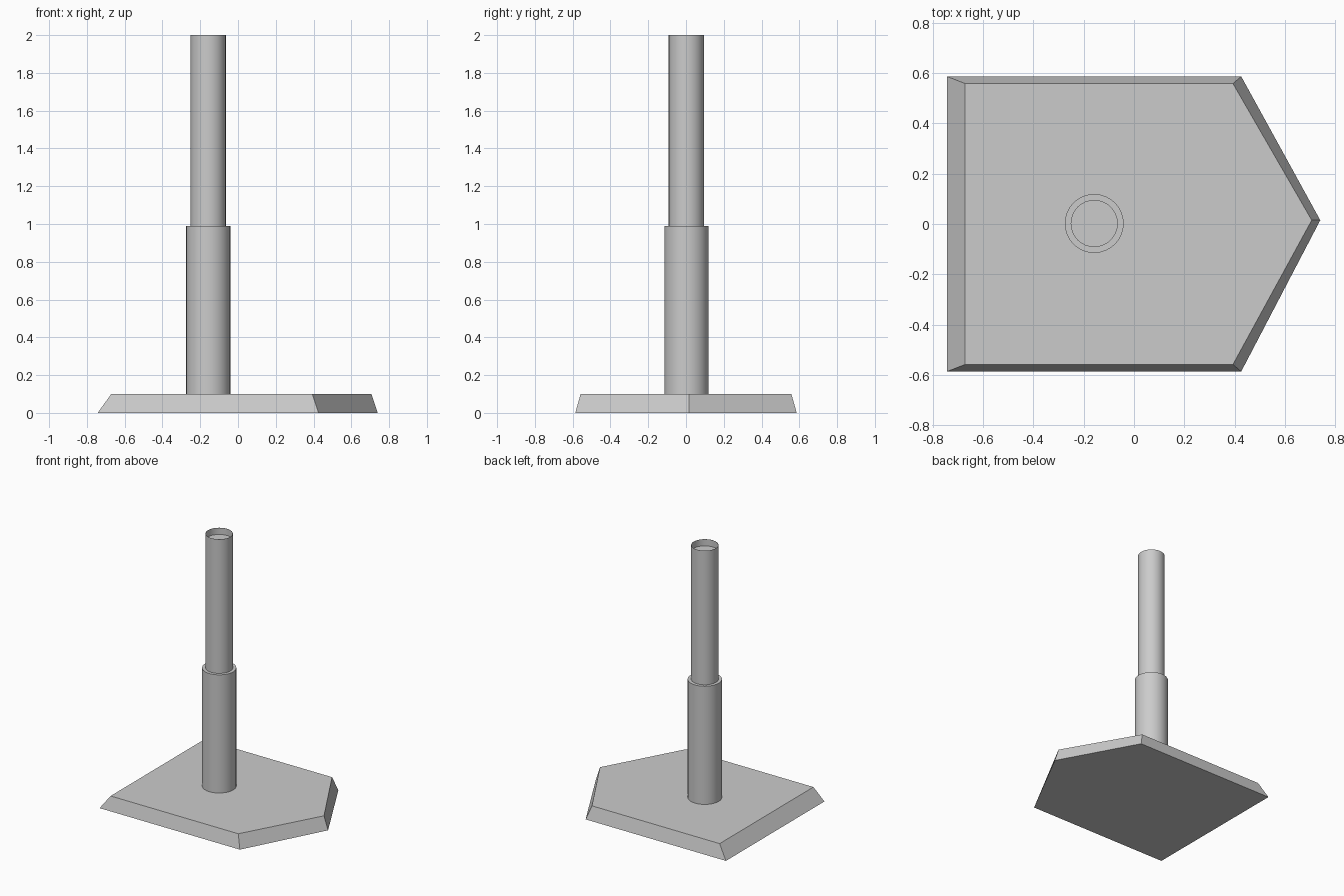
import bpy, bmesh, math

if "Cube" in bpy.data.objects:
    bpy.data.objects.remove(bpy.data.objects["Cube"])

CX, CY, SIDES = -0.158, 0.002, 32


def finish(name, bm, smooth=False):
    bmesh.ops.recalc_face_normals(bm, faces=bm.faces)
    mesh = bpy.data.meshes.new(name)
    bm.to_mesh(mesh)
    bm.free()
    obj = bpy.data.objects.new(name, mesh)
    bpy.context.collection.objects.link(obj)
    if smooth:
        bpy.ops.object.select_all(action='DESELECT')
        obj.select_set(True)
        bpy.context.view_layer.objects.active = obj
        bpy.ops.object.shade_smooth_by_angle(angle=math.radians(30))
    return obj


def bridge(bm, a, b):
    n = len(a)
    for i in range(n):
        j = (i + 1) % n
        bm.faces.new((a[i], a[j], b[j], b[i]))


def lathe(name, profile, cap_end=False):
    """Spin (radius, height) points about the post axis."""
    bm = bmesh.new()
    rings = [[bm.verts.new((CX + r * math.cos(t), CY + r * math.sin(t), z))
              for t in (2 * math.pi * i / SIDES for i in range(SIDES))]
             for r, z in profile]
    for a, b in zip(rings, rings[1:]):
        bridge(bm, a, b)
    if cap_end:
        bm.faces.new(rings[-1])
    return finish(name, bm, True)


def plate_outline(left, shoulder, tip, half):
    return [(left, -half), (shoulder, -half), (tip, 0.015),
            (shoulder, half), (left, half)]


# Five-sided base plate with sloping edges
bm = bmesh.new()
low = [bm.verts.new((x, y, 0)) for x, y in plate_outline(-0.743, 0.426, 0.74, 0.586)]
top = [bm.verts.new((x, y, 0.1)) for x, y in plate_outline(-0.671, 0.393, 0.706, 0.558)]
bridge(bm, low, top)
bm.faces.new(low[::-1])
bm.faces.new(top)
finish("base_plate", bm)

# Lower sleeve with a flat shoulder around the upper tube
lathe("lower_tube", [(0.117, 0.1), (0.117, 0.99), (0.093, 0.99)])

# Thin-walled upper tube with a shallow recess at the top
lathe("upper_tube", [(0.0935, 0.99), (0.0935, 2.0), (0.0925, 2.0), (0.0925, 1.95)],
      cap_end=True)
